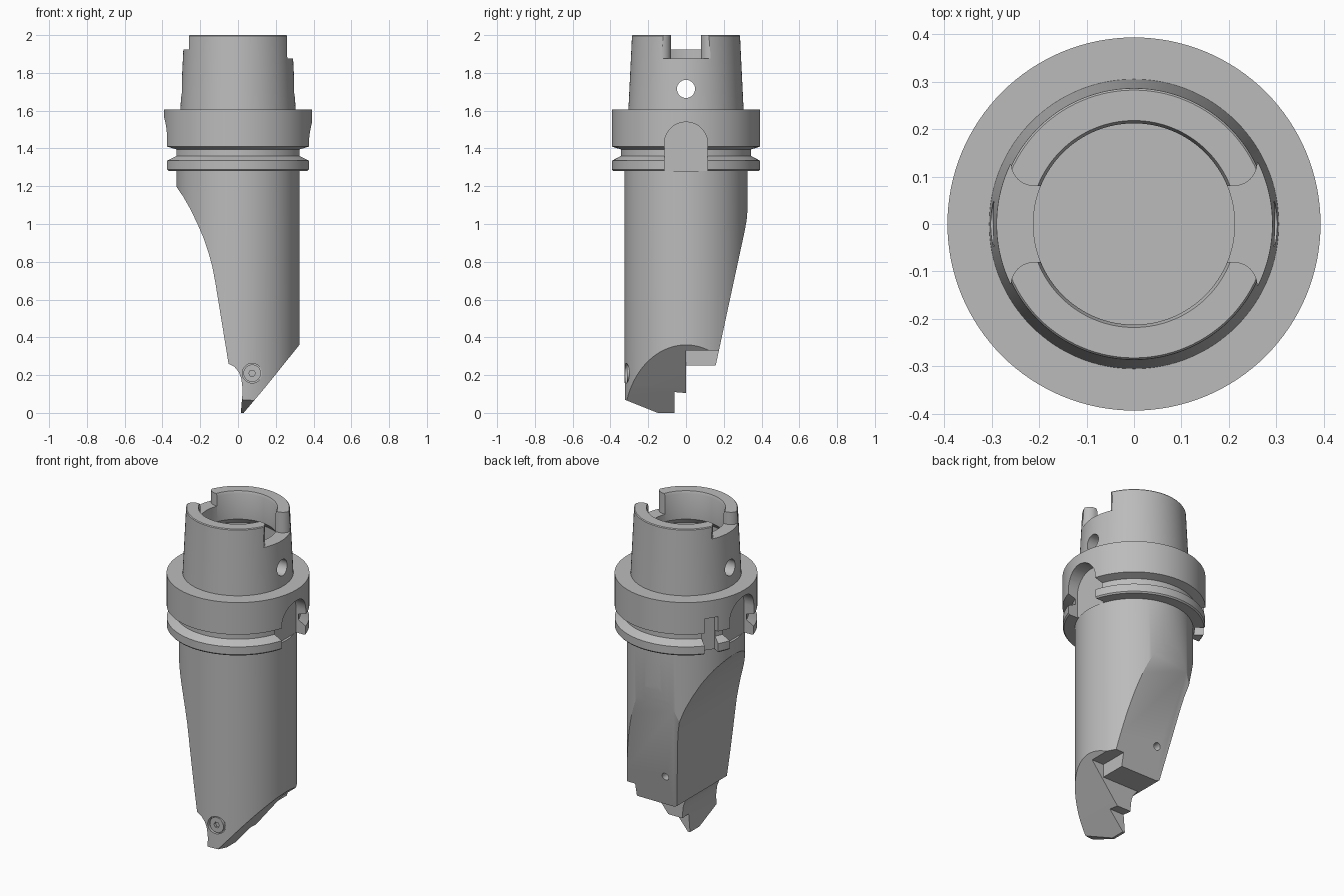
import bpy, bmesh, math
from mathutils import Vector, Matrix

cube = bpy.data.objects.get("Cube")
if cube:
    bpy.data.objects.remove(cube, do_unlink=True)

steel = bpy.data.materials.new("steel grey")
steel.use_nodes = True
GREY = (0.5, 0.5, 0.5, 1)
steel.diffuse_color = GREY
steel.node_tree.nodes["Principled BSDF"].inputs["Base Color"].default_value = GREY


def finish(name, bm):
    bmesh.ops.recalc_face_normals(bm, faces=bm.faces)
    mesh = bpy.data.meshes.new(name)
    bm.to_mesh(mesh)
    bm.free()
    mesh.materials.append(steel)
    obj = bpy.data.objects.new(name, mesh)
    bpy.context.collection.objects.link(obj)
    return obj


def lathe(name, profile, steps=128):
    """Spin an (r, z) profile about the z axis."""
    bm = bmesh.new()
    verts = [bm.verts.new((r, 0, z)) for r, z in profile]
    edges = [bm.edges.new(pair) for pair in zip(verts, verts[1:])]
    bmesh.ops.spin(bm, geom=verts + edges, cent=(0, 0, 0), axis=(0, 0, 1),
                   angle=math.tau, steps=steps)
    bmesh.ops.remove_doubles(bm, verts=bm.verts, dist=0.0001)
    return finish(name, bm)


def prism(name, profile, axis, lo, hi):
    """Extrude a 2D outline along one axis."""
    place = {"x": lambda a, b, d: (d, a, b),
             "y": lambda a, b, d: (a, d, b),
             "z": lambda a, b, d: (a, b, d)}[axis]
    bm = bmesh.new()
    face = bm.faces.new([bm.verts.new(place(a, b, lo)) for a, b in profile])
    new = bmesh.ops.extrude_face_region(bm, geom=[face])["geom"]
    shift = Vector(place(0, 0, hi - lo))
    bmesh.ops.translate(bm, vec=shift,
                        verts=[v for v in new if isinstance(v, bmesh.types.BMVert)])
    return finish(name, bm)


def arc(cx, cy, r, start, end, n=16):
    angles = [math.radians(start + (end - start) * i / n) for i in range(n + 1)]
    return [(cx + r * math.cos(a), cy + r * math.sin(a)) for a in angles]


def circle(cx, cy, r, n=32):
    return arc(cx, cy, r, 0, 360, n)[:-1]


def rect(a, b, c, d):
    return [(a, c), (b, c), (b, d), (a, d)]


def combine(obj, tool, operation="DIFFERENCE"):
    mod = obj.modifiers.new("cut", "BOOLEAN")
    mod.operation, mod.solver, mod.object = operation, "EXACT", tool
    bpy.context.view_layer.objects.active = obj
    bpy.ops.object.modifier_apply(modifier=mod.name)
    bpy.data.objects.remove(tool, do_unlink=True)


def smooth(obj):
    bpy.ops.object.select_all(action="DESELECT")
    obj.select_set(True)
    bpy.context.view_layer.objects.active = obj
    bpy.ops.object.shade_smooth_by_angle(angle=math.radians(25))


# Holder: grooved flange and hollow tapered shank
holder = lathe("flange_and_shank", [
    (0, 1.28), (0.385, 1.28), (0.392, 1.288), (0.392, 1.335), (0.345, 1.36),
    (0.345, 1.395), (0.393, 1.41), (0.393, 1.605), (0.305, 1.605),
    (0.286, 1.995), (0.282, 2), (0.218, 2), (0.212, 1.985), (0.212, 1.83),
    (0.235, 1.8), (0.235, 1.63), (0, 1.63)])

# Drive slots in the flange and in the shank rim, one of each per side
for side, dome_top, slot_floor in ((1, 1.54, 1.875), (-1, 1.57, 1.925)):
    dome = arc(0, dome_top - 0.115, 0.115, 0, 180) + [(-0.115, 1.2), (0.115, 1.2)]
    combine(holder, prism("dome_cutter", dome, "x", *sorted((side * 0.31, side * 0.5))))
    half = [(0.1, 0.08)] + arc(0.21, 0.13, 0.05, -90, 0) + [(0.4, 0.13)]
    # Mirror the flared half outline, turned so the fillet opens outward
    outline = half + [(x, -y) for x, y in reversed(half)]
    combine(holder, prism("rim_cutter", [(side * x, y) for x, y in outline],
                          "z", slot_floor, 2.1))

# Cross hole through the shank
combine(holder, prism("cross_hole", circle(0, 1.715, 0.048), "x", -0.5, 0.5))

# Orientation notch on the flange
notch = prism("notch_cutter", rect(0.335, 0.5, -0.04, 0.04), "z", 1.2, 1.5)
notch.data.transform(Matrix.Rotation(math.radians(146), 4, "Z"))
combine(holder, notch)
smooth(holder)

# Tool body: cylinder trimmed by its front and side outlines
body = prism("tool_body", circle(0, 0, 0.325, 128), "z", -0.1, 1.28)
front_outline = [
    (-0.4, 1.4), (-0.4, 1.29), (-0.328, 1.2), (-0.29, 1.145), (-0.25, 1.075),
    (-0.21, 0.99), (-0.18, 0.92), (-0.155, 0.845), (-0.135, 0.77), (-0.12, 0.69),
    (-0.05, 0.26), (-0.02, 0.245), (0.005, 0.215), (0.018, 0.18), (0.025, 0.12),
    (0.015, 0), (0.03, 0), (0.14, 0.13), (0.325, 0.36), (0.4, 0.453), (0.4, 1.4)]
combine(body, prism("front_trim", front_outline, "y", -0.5, 0.5), "INTERSECT")
side_outline = [
    (-0.4, 1.4), (-0.4, 0.104), (-0.325, 0.07), (-0.15, 0), (-0.06, 0),
    (-0.06, 0.11), (0, 0.105), (0, 0.25), (0.157, 0.25), (0.31, 0.96),
    (0.321, 1.02), (0.326, 1.08), (0.4, 1.3), (0.4, 1.4)]
combine(body, prism("side_trim", side_outline, "x", -0.5, 0.5), "INTERSECT")

# Step on the rear overhang
combine(body, prism("step_cutter", rect(0.22, 0.5, 0.1, 0.33), "y", 0, 0.5))

# Screw recess at the front, small coolant hole at the back
combine(body, prism("recess_cutter", circle(0.075, 0.21, 0.052), "y", -0.5, -0.295))
combine(body, prism("coolant_cutter", circle(0, 0.44, 0.022), "y", 0.13, 0.5))
smooth(body)

# Clamp screw with a socket
screw = prism("clamp_screw", circle(0.075, 0.21, 0.046), "y", -0.29, -0.312)
combine(screw, prism("socket_cutter", circle(0.075, 0.21, 0.018, 6), "y", -0.5, -0.297))
smooth(screw)
